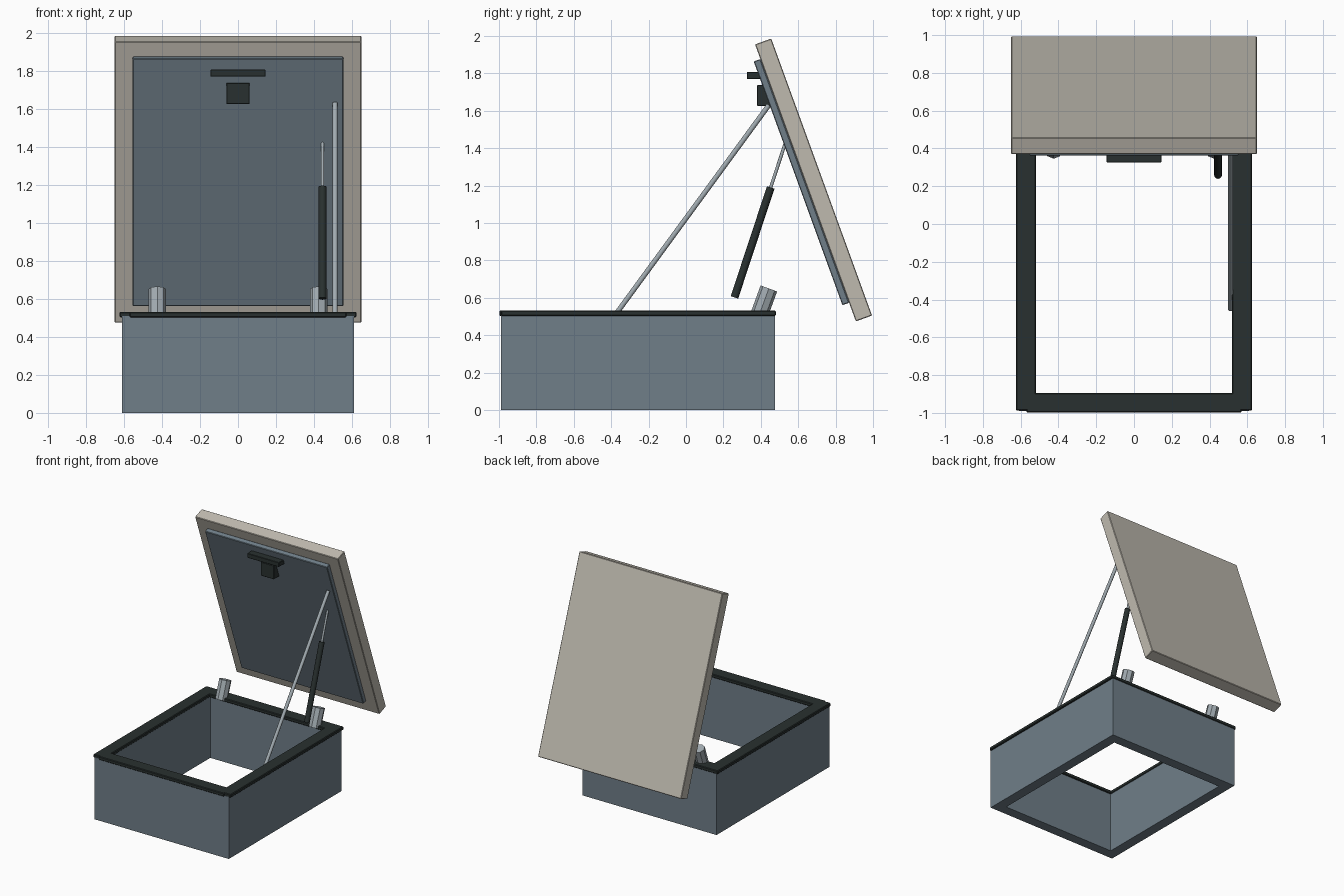
import bpy
from math import radians
from mathutils import Matrix, Vector

old = bpy.data.objects.get("Cube")
if old:
    bpy.data.objects.remove(old, do_unlink=True)


def material(name, rgb):
    m = bpy.data.materials.new(name)
    m.use_nodes = True
    m.diffuse_color = (*rgb, 1)
    m.node_tree.nodes["Principled BSDF"].inputs["Base Color"].default_value = (*rgb, 1)
    return m


CREAM = material("cream paint", (0.52, 0.49, 0.43))
SLATE = material("slate blue paint", (0.16, 0.21, 0.25))
BLACK = material("black rubber", (0.022, 0.03, 0.029))
STEEL = material("pale steel", (0.36, 0.41, 0.44))


def box(name, low, high, mat, bevel=0.0, matrix=None):
    """Box between two corners, optionally placed by a matrix."""
    low, high = Vector(low), Vector(high)
    bpy.ops.mesh.primitive_cube_add(size=1)
    ob = bpy.context.object
    ob.name = name
    ob.data.transform(Matrix.Translation((low + high) / 2) @ Matrix.Diagonal((*(high - low), 1)))
    if matrix:
        ob.matrix_world = matrix
    ob.data.materials.append(mat)
    if bevel:
        mod = ob.modifiers.new("Soft edge", "BEVEL")
        mod.width, mod.segments = bevel, 1
    return ob


def rod(name, start, end, radius, mat, sides=12, smooth=True):
    """Cylinder running between two points."""
    start, end = Vector(start), Vector(end)
    axis = end - start
    bpy.ops.mesh.primitive_cylinder_add(vertices=sides, radius=radius, depth=axis.length,
                                        location=(start + end) / 2)
    ob = bpy.context.object
    ob.name = name
    # tilt about x only, so the facets stay square to the model
    ob.rotation_euler.x = Vector((axis.z, axis.y)).angle_signed(Vector((1, 0)))
    ob.rotation_euler.x = -abs(ob.rotation_euler.x) if axis.y > 0 else abs(ob.rotation_euler.x)
    ob.data.materials.append(mat)
    if smooth:
        bpy.ops.object.shade_smooth_by_angle(angle=radians(40))
    return ob


# Open curb: four walls
FRONT, BACK, HALF, WALL, TOP = -0.99, 0.475, 0.61, 0.085, 0.51
box("curb_front_wall", (-HALF, FRONT, 0), (HALF, FRONT + WALL, TOP), SLATE)
box("curb_back_wall", (-HALF, BACK - WALL, 0), (HALF, BACK, TOP), SLATE)
for side, s in (("left", 1), ("right", -1)):
    x0, x1 = sorted((s * (HALF - WALL), s * HALF))
    box(f"curb_{side}_wall", (x0, FRONT + WALL, 0), (x1, BACK - WALL, TOP), SLATE)

    # Rubber seal along the sides
    x0, x1 = sorted((s * 0.52, s * 0.624))
    box(f"seal_{side}", (x0, -0.988, 0.503), (x1, 0.48, 0.531), BLACK, 0.005)

    # Hinge barrels leaning back
    rod(f"hinge_{side}", (s * 0.425, 0.39, 0.505), (s * 0.425, 0.443, 0.65), 0.047,
        STEEL, 8, False)

# Rubber seal across the front and back
box("seal_front", (-0.57, -0.998, 0.503), (0.57, -0.895, 0.531), BLACK, 0.005)
box("seal_back", (-0.57, 0.375, 0.503), (0.57, 0.48, 0.531), BLACK, 0.005)

# Raised lid with its inner liner, both tilted back
tilt = Matrix.Translation((0, 0.682, 1.23)) @ Matrix.Rotation(radians(20), 4, "X")
box("lid", (-0.65, -0.046, -0.788), (0.65, 0.046, 0.788), CREAM, 0.004, tilt)
box("lid_liner", (-0.555, -0.084, -0.682), (0.555, -0.046, 0.705), SLATE, 0.004, tilt)

# Latch on the liner
box("latch_handle", (-0.145, 0.325, 1.77), (0.145, 0.4, 1.807), BLACK, 0.003)
box("latch_body", (-0.06, 0.38, 1.625), (0.06, 0.45, 1.738), BLACK, 0.003)

# Hold-open rod and gas strut on the left
rod("hold_open_rod", (0.511, -0.45, 0.41), (0.511, 0.443, 1.63), 0.0135, STEEL)
rod("strut_body", (0.445, 0.259, 0.602), (0.445, 0.453, 1.19), 0.021, BLACK)
rod("strut_piston", (0.445, 0.453, 1.19), (0.445, 0.53, 1.424), 0.009, STEEL)
